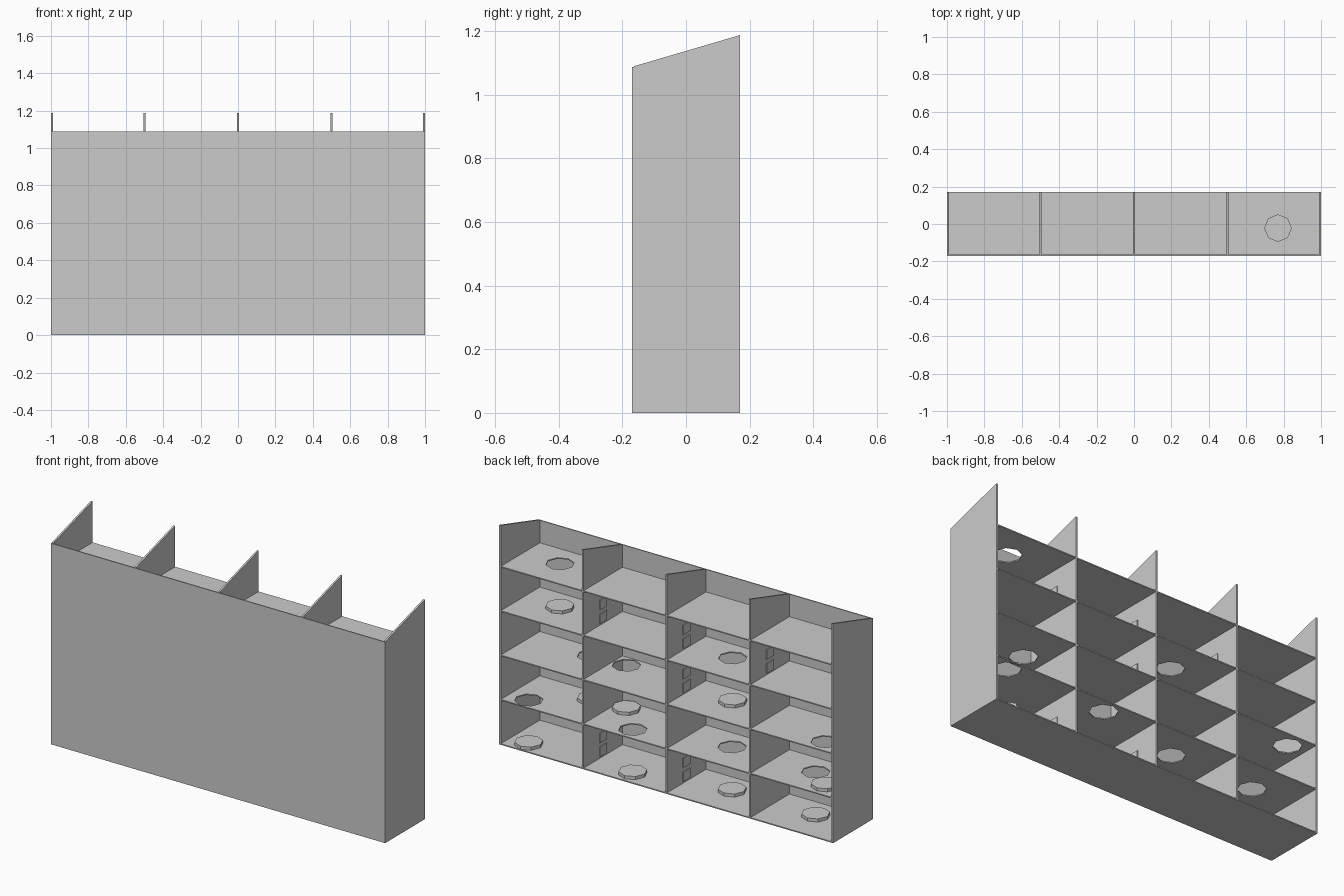
import bpy, math
from mathutils import Matrix

if "Cube" in bpy.data.objects:
    bpy.data.objects.remove(bpy.data.objects["Cube"])

W, D = 1.0, 0.17          # half width, half depth
STEP = 0.24               # storey height
T = 0.006                 # shelf thickness
R = 0.071                 # hole radius


def slab(name, outline, holes, thick, matrix):
    """Flat panel from a filled outline with holes, extruded and placed by a matrix."""
    cu = bpy.data.curves.new(name, 'CURVE')
    cu.dimensions, cu.fill_mode, cu.extrude = '2D', 'BOTH', thick / 2
    for pts in [outline] + holes:
        sp = cu.splines.new('POLY')
        sp.points.add(len(pts) - 1)
        for p, (a, b) in zip(sp.points, pts):
            p.co = (a, b, 0, 1)
        sp.use_cyclic_u = True
    tmp = bpy.data.objects.new(name + "_tmp", cu)
    bpy.context.collection.objects.link(tmp)
    dg = bpy.context.evaluated_depsgraph_get()
    me = bpy.data.meshes.new_from_object(tmp.evaluated_get(dg))
    bpy.data.objects.remove(tmp)
    me.transform(matrix)
    for poly in me.polygons:
        poly.use_smooth = False
    me.name = name
    ob = bpy.data.objects.new(name, me)
    bpy.context.collection.objects.link(ob)
    return ob


def box(name, lo, hi):
    bpy.ops.mesh.primitive_cube_add(size=1, location=[(a + b) / 2 for a, b in zip(lo, hi)])
    ob = bpy.context.object
    ob.name = name
    ob.scale = [b - a for a, b in zip(lo, hi)]
    return ob


def octagon(x, y):
    return [(x + R * math.cos(i * math.pi / 4), y + R * math.sin(i * math.pi / 4)) for i in range(8)]


# Front panel
box("front_panel", (-W, -D, 0), (W, -D + 0.006, 1.088))

# Upright dividers with sloping tops (profile in y-z, extruded along x)
yz_to_world = Matrix(((0, 0, 1, 0), (1, 0, 0, 0), (0, 1, 0, 0), (0, 0, 0, 1)))
profile = [(-D + 0.006, 0), (D, 0), (D, 1.188), (-D + 0.006, 1.09)]
for i, x in enumerate((-W + 0.005, -0.5, 0, 0.5, W - 0.005)):
    slab(f"divider_{i}", profile, [], 0.01, Matrix.Translation((x, 0, 0)) @ yz_to_world)

# Shelves with octagonal holes, keyed by storey
holes = {
    0: [],
    1: [(0.874, 0.097), (0.26, 0.084), (-0.255, -0.03), (-0.757, -0.028)],
    2: [(0.622, -0.08), (0.418, -0.087), (-0.889, 0.08)],
    3: [(-0.255, -0.035)],
    4: [(0.77, -0.022)],
}
x0, y0 = W - 0.002, -D + 0.003
rect = [(-x0, y0), (x0, y0), (x0, D), (-x0, D)]
for k, spots in holes.items():
    z = k * STEP + T / 2
    slab(f"shelf_{k}", rect, [octagon(*s) for s in spots], T, Matrix.Translation((0, 0, z)))
    # Raised pad on the shelf below each hole
    for j, (x, y) in enumerate(spots):
        slab(f"pad_{k}_{j}", octagon(x, y), [], 0.018,
             Matrix.Translation((x * 0, 0, (k - 1) * STEP + T + 0.008)))

# Pairs of small square plates set in the dividers
for x, storey in [(0.5, 3), (0.5, 0), (0, 3), (0, 2), (0, 0), (-0.5, 3)]:
    for j, dz in enumerate((0.042, 0.117)):
        z = storey * STEP + dz
        box(f"wall_plate_{x}_{storey}_{j}", (x - 0.01, -0.025, z - 0.026), (x + 0.01, 0.035, z + 0.026))
